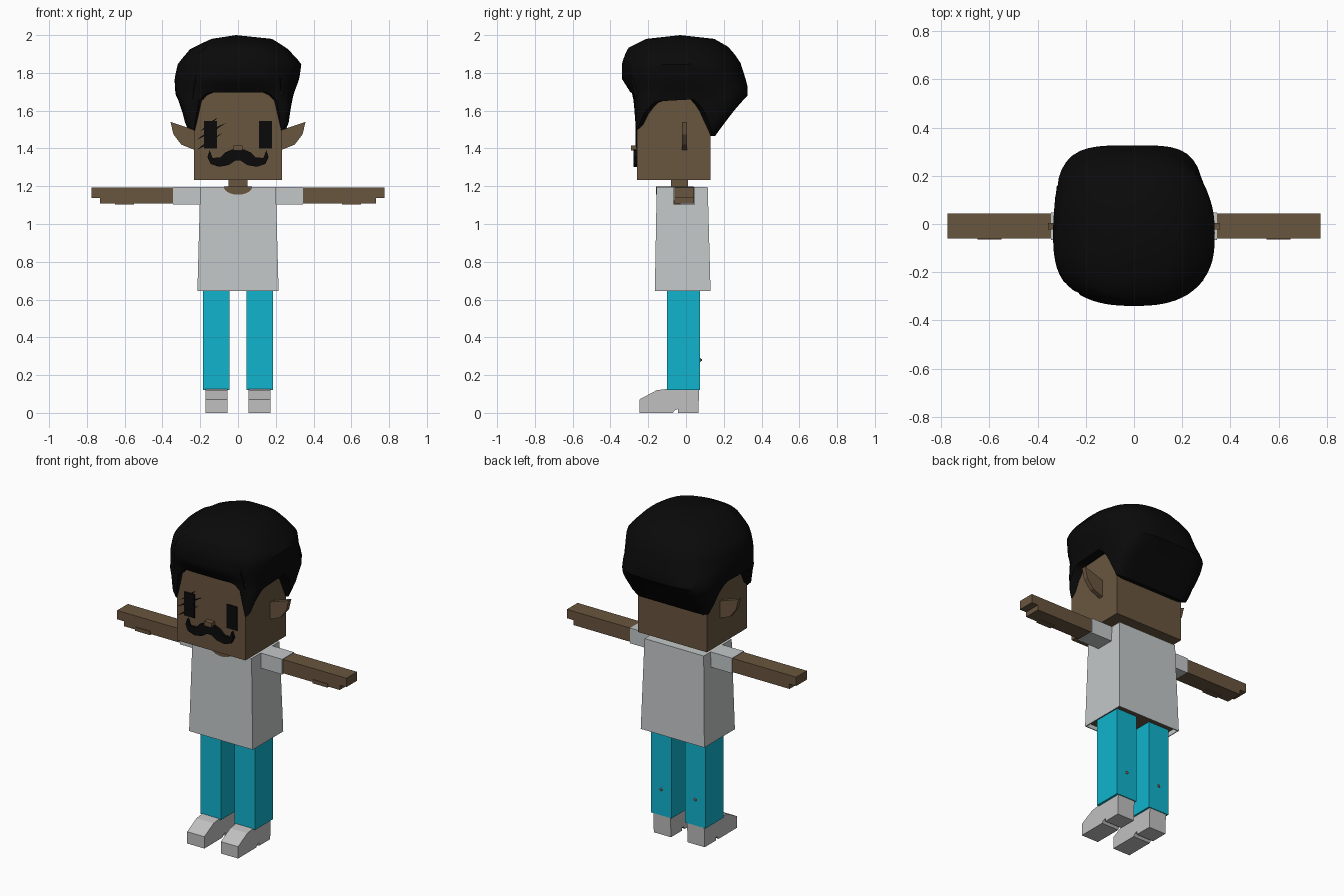
import bpy, bmesh, math
from mathutils import Vector

cube = bpy.data.objects.get("Cube")
if cube:
    bpy.data.objects.remove(cube, do_unlink=True)


def material(name, r, g, b):
    m = bpy.data.materials.new(name)
    m.use_nodes = True
    m.diffuse_color = (r, g, b, 1)
    node = m.node_tree.nodes["Principled BSDF"]
    node.inputs["Base Color"].default_value = (r, g, b, 1)
    node.inputs["Roughness"].default_value = 0.9
    return m


SKIN = material("brown skin", 0.141, 0.092, 0.050)
HAIR = material("black hair", 0.003, 0.003, 0.003)
SHIRT = material("pale grey shirt", 0.546, 0.575, 0.578)
SHOE = material("light grey shoes", 0.53, 0.53, 0.53)
TROUSERS = material("cyan trousers", 0.005, 0.456, 0.61)
PINK = material("pink studs", 0.45, 0.22, 0.2)


def finish(name, bm, mat, normals=True):
    if normals:
        bmesh.ops.recalc_face_normals(bm, faces=bm.faces)
    me = bpy.data.meshes.new(name)
    bm.to_mesh(me)
    bm.free()
    me.materials.append(mat)
    ob = bpy.data.objects.new(name, me)
    bpy.context.collection.objects.link(ob)
    return ob


def tapered(name, bottom, top, z0, z1, mat, open_bottom=False):
    """Box with separate bottom and top rectangles (x0, x1, y0, y1)."""
    bm = bmesh.new()
    rings = []
    for (x0, x1, y0, y1), z in ((bottom, z0), (top, z1)):
        rings.append([bm.verts.new((x, y, z)) for x, y in
                      ((x0, y0), (x1, y0), (x1, y1), (x0, y1))])
    a, b = rings
    for i in range(4):
        j = (i + 1) % 4
        bm.faces.new((a[i], a[j], b[j], b[i]))
    bm.faces.new(b)
    if not open_bottom:
        bm.faces.new(a[::-1])
    return finish(name, bm, mat, not open_bottom)


def box(name, x0, x1, y0, y1, z0, z1, mat):
    r = (min(x0, x1), max(x0, x1), y0, y1)
    return tapered(name, r, r, z0, z1, mat)


def prism(name, pts, axis, lo, hi, mat):
    """Extrude an outline: (x, z) along y, or (y, z) along x."""
    bm = bmesh.new()
    def at(p, d):
        return (p[0], d, p[1]) if axis == "y" else (d, p[0], p[1])
    face = bm.faces.new([bm.verts.new(at(p, lo)) for p in pts])
    ext = bmesh.ops.extrude_face_region(bm, geom=[face])
    vs = [v for v in ext["geom"] if isinstance(v, bmesh.types.BMVert)]
    shift = Vector((0, hi - lo, 0)) if axis == "y" else Vector((hi - lo, 0, 0))
    bmesh.ops.translate(bm, verts=vs, vec=shift)
    return finish(name, bm, mat)


def interp(table, t):
    if t <= table[0][0]:
        return table[0][1]
    for (a, va), (b, vb) in zip(table, table[1:]):
        if t <= b:
            return va + (vb - va) * (t - a) / (b - a)
    return table[-1][1]


# Head, neck and torso
HX, HF, HB = 0.232, -0.26, 0.13
box("head", -HX, HX, HF, HB, 1.232, 1.76, SKIN)
box("neck", -0.05, 0.05, -0.08, 0.01, 1.15, 1.24, SKIN)
tapered("torso", (-0.2, 0.2, -0.152, 0.117), (-0.18, 0.18, -0.14, 0.1), 0.665, 1.17, SKIN)
shirt = tapered("shirt", (-0.215, 0.215, -0.165, 0.13), (-0.2, 0.2, -0.155, 0.115),
                0.645, 1.195, SHIRT, True)
mod = shirt.modifiers.new("cloth thickness", "SOLIDIFY")
mod.thickness = 0.008

# Neckline: half disc on the chest and a patch round the neck
arc = [(0.075 * math.cos(a), 1.197 - 0.042 * math.sin(a))
       for a in (math.pi * i / 10 for i in range(11))]
prism("neckline_front", arc, "y", -0.159, -0.152, SKIN)
box("neckline_top", -0.075, 0.075, -0.159, 0.04, 1.19, 1.198, SKIN)

# Paired parts
shoe_side = [(-0.245, 0), (-0.07, 0), (-0.058, 0.015), (-0.042, 0.02), (-0.042, 0),
             (0.065, 0), (0.07, 0.125), (-0.1, 0.127), (-0.155, 0.12), (-0.245, 0.072)]
ear_front = [(0.225, 1.495), (0.28, 1.515), (0.357, 1.54), (0.342, 1.475),
             (0.3, 1.42), (0.225, 1.39)]
for side, s in (("left", 1), ("right", -1)):
    box(side + "_sleeve", s * 0.19, s * 0.345, -0.066, 0.048, 1.102, 1.195, SHIRT)
    arm = [(0.33, 1.108), (0.73, 1.108), (0.73, 1.138), (0.775, 1.138),
           (0.775, 1.192), (0.33, 1.192)]
    prism(side + "_arm", [(s * x, z) for x, z in arm], "y", -0.06, 0.043, SKIN)
    box(side + "_thumb", s * 0.55, s * 0.65, -0.065, -0.03, 1.103, 1.125, SKIN)
    box(side + "_leg", s * 0.045, s * 0.185, -0.1, 0.075, 0.122, 0.67, TROUSERS)
    prism(side + "_shoe", shoe_side, "x", s * 0.056, s * 0.172, SHOE)
    prism(side + "_ear", [(s * x, z) for x, z in ear_front], "y", -0.022, 0.005, SKIN)
    box(side + "_eye", s * 0.11, s * 0.18, -0.266, -0.258, 1.4, 1.545, HAIR)
    bm = bmesh.new()
    bmesh.ops.create_icosphere(bm, subdivisions=1, radius=0.01)
    bmesh.ops.translate(bm, verts=bm.verts, vec=(s * 0.115, 0.075, 0.28))
    finish(side + "_leg_stud", bm, PINK)

# Slanted lashes over the right eye
for i, (x0, z0, x1, z1) in enumerate(((-0.222, 1.39, -0.085, 1.48),
                                      (-0.222, 1.445, -0.065, 1.535),
                                      (-0.2, 1.49, -0.105, 1.565))):
    prism("lash_%d" % (i + 1), [(x0, z0), ((x0 + x1) / 2, (z0 + z1) / 2 - 0.009), (x1, z1),
                                ((x0 + x1) / 2, (z0 + z1) / 2 + 0.009)],
          "y", -0.268, -0.26, HAIR)

# Nose and moustache
box("nose", -0.025, 0.025, -0.292, -0.255, 1.388, 1.416, SKIN)
half = [(0.03, 1.395), (0.065, 1.38), (0.095, 1.352), (0.135, 1.35), (0.15, 1.39),
        (0.162, 1.355), (0.145, 1.318), (0.1, 1.303), (0.05, 1.312), (0.015, 1.335)]
prism("moustache", half + [(-x, z) for x, z in reversed(half)], "y", -0.277, -0.255, HAIR)

# Hair: rings from the hairline to the crown
# level: height, right, left, front, back reach, squareness
LEVELS = [(1.46, 0.262, 0.248, 0.268, 0.15, 12),
          (1.53, 0.28, 0.268, 0.27, 0.20, 10),
          (1.62, 0.30, 0.28, 0.275, 0.27, 7),
          (1.69, 0.332, 0.295, 0.29, 0.335, 3.5),
          (1.77, 0.336, 0.325, 0.34, 0.315, 2.6),
          (1.85, 0.318, 0.336, 0.34, 0.29, 2.5),
          (1.93, 0.25, 0.26, 0.31, 0.237, 2.4),
          (1.98, 0.14, 0.18, 0.21, 0.15, 2.2)]
FRONT_LINE = [(0, 1.697), (0.15, 1.695), (0.2, 1.645), (0.232, 1.48)]
SIDE_LINE = [(-0.25, 1.48), (-0.19, 1.6), (-0.14, 1.65), (0.03, 1.66), (0.07, 1.6), (0.13, 1.47)]
CY = -0.05
STEPS = 72


def hair_point(c, s, z):
    """Outer hair surface along direction (c, s) at height z."""
    def col(k):
        return interp([(lv[0], lv[k]) for lv in LEVELS], z)
    a = col(2) if c > 0 else col(1)
    b = col(4) - CY if s > 0 else col(3) + CY
    p = col(5)
    r = (abs(c / a) ** p + abs(s / b) ** p) ** (-1 / p)
    return Vector((c * r, CY + s * r, z))


bm = bmesh.new()
columns = []
for i in range(STEPS):
    ang = 2 * math.pi * (i + 0.5) / STEPS
    c, s = math.cos(ang), math.sin(ang)
    tx = HX / abs(c)
    ty = (HB - CY if s > 0 else CY - HF) / abs(s)
    t = min(tx, ty)
    hx, hy = c * t, CY + s * t
    if tx < ty:
        rim = interp(SIDE_LINE, hy)
    else:
        rim = 1.467 if s > 0 else interp(FRONT_LINE, abs(hx))
    inner = Vector((hx * 0.97, CY + (hy - CY) * 0.97, rim))
    pts = [inner] + [hair_point(c, s, rim + (LEVELS[-1][0] - rim) * k / 12)
                     for k in range(13)]
    columns.append([bm.verts.new(p) for p in pts])
crown = bm.verts.new((-0.01, -0.03, 2.0))
for i in range(STEPS):
    a, b = columns[i], columns[(i + 1) % STEPS]
    for k in range(len(a) - 1):
        bm.faces.new((a[k], b[k], b[k + 1], a[k + 1]))
    bm.faces.new((a[-1], b[-1], crown))
hair = finish("hair", bm, HAIR, False)
bpy.ops.object.select_all(action="DESELECT")
hair.select_set(True)
bpy.context.view_layer.objects.active = hair
bpy.ops.object.shade_smooth_by_angle(angle=math.radians(40))
